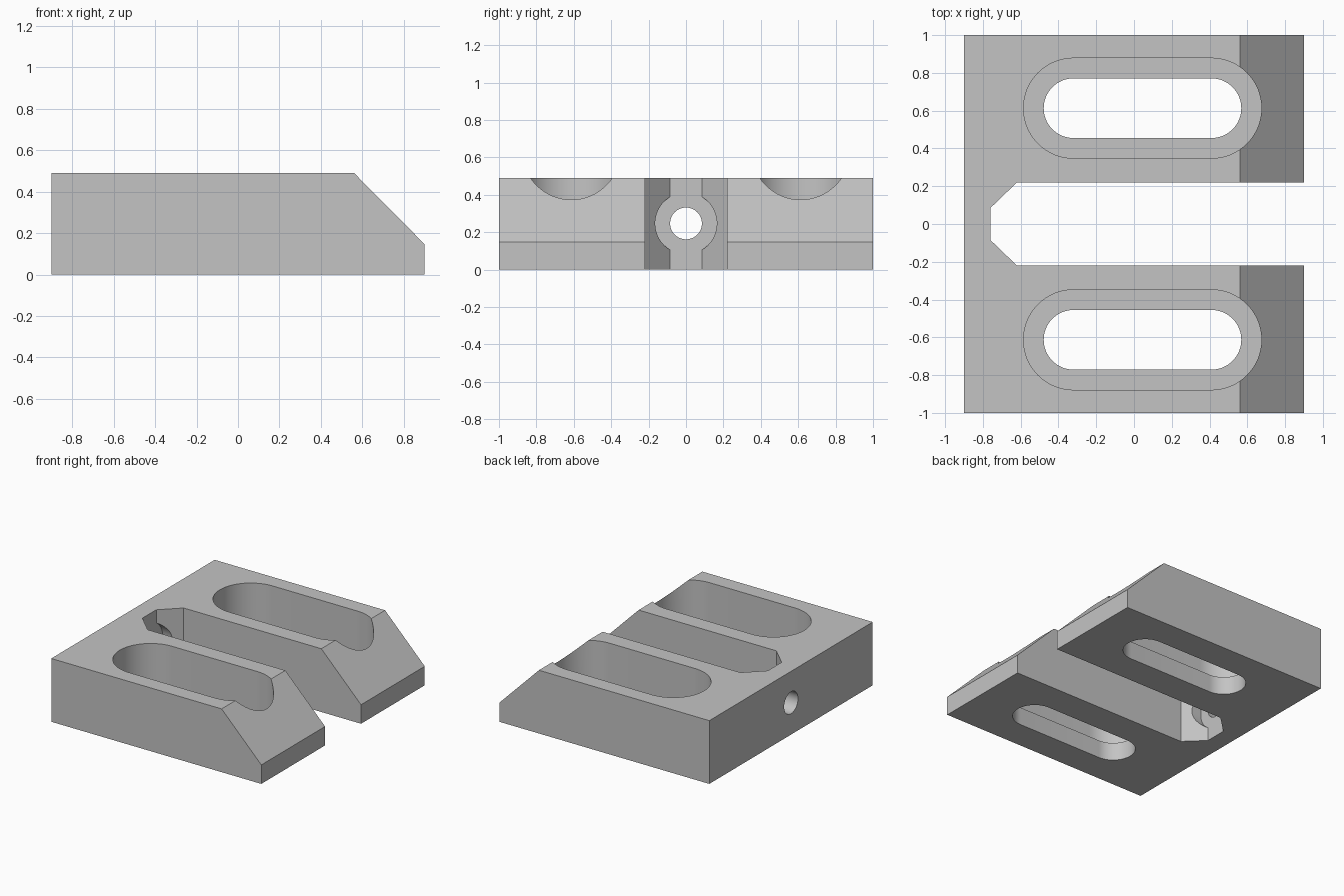
import bpy, bmesh, math
from mathutils import Matrix

cube = bpy.data.objects.get("Cube")
if cube:
    bpy.data.objects.remove(cube, do_unlink=True)

gray = bpy.data.materials.new("plain gray")
gray.use_nodes = True
gray.diffuse_color = (0.55, 0.55, 0.55, 1)
gray.node_tree.nodes["Principled BSDF"].inputs["Base Color"].default_value = (0.55, 0.55, 0.55, 1)

# Maps profile axes: "z" keeps (x, y) up z, "y" puts (x, z) along y, "x" puts (y, z) along x
AXES = {
    "z": Matrix.Identity(3),
    "y": Matrix(((1, 0, 0), (0, 0, 1), (0, 1, 0))),
    "x": Matrix(((0, 0, 1), (1, 0, 0), (0, 1, 0))),
}


def prism(name, outline, low, high, axis="z"):
    """Extrude a closed outline between two positions along an axis."""
    bm = bmesh.new()
    face = bm.faces.new([bm.verts.new(AXES[axis] @ Matrix.Identity(3).col[0] * a
                                      + AXES[axis] @ Matrix.Identity(3).col[1] * b
                                      + AXES[axis] @ Matrix.Identity(3).col[2] * low)
                         for a, b in outline])
    extruded = bmesh.ops.extrude_face_region(bm, geom=[face])["geom"]
    verts = [v for v in extruded if isinstance(v, bmesh.types.BMVert)]
    bmesh.ops.translate(bm, verts=verts, vec=AXES[axis].col[2] * (high - low))
    bmesh.ops.recalc_face_normals(bm, faces=bm.faces)
    mesh = bpy.data.meshes.new(name)
    bm.to_mesh(mesh)
    bm.free()
    mesh.materials.append(gray)
    obj = bpy.data.objects.new(name, mesh)
    bpy.context.collection.objects.link(obj)
    return obj


def arc(cx, cy, r, start, sweep, steps):
    return [(cx + r * math.cos(start + sweep * i / steps),
             cy + r * math.sin(start + sweep * i / steps)) for i in range(steps + 1)]


def slot(y, r):
    """Rounded slot outline running along x."""
    return (arc(0.41, y, r, -math.pi / 2, math.pi, 32)
            + arc(-0.32, y, r, math.pi / 2, math.pi, 32))


def circle(z, r):
    return arc(0, z, r, 0, math.tau, 64)[:-1]


# Block with a sloped nose
block = prism("clamp_block", [(-0.9, 0), (0.9, 0), (0.9, 0.147), (0.56, 0.49), (-0.9, 0.49)],
              -1, 1, "y")

# Central opening with chamfered inner corners
notch = [(1.2, -0.22), (1.2, 0.22), (-0.62, 0.22), (-0.76, 0.085), (-0.76, -0.085), (-0.62, -0.22)]
cutters = [prism("fork_opening", notch, -0.2, 0.8)]

# Stepped slots in both arms
for side, y in (("left", 0.613), ("right", -0.613)):
    cutters.append(prism(side + "_slot", slot(y, 0.158), -0.2, 0.3))
    cutters.append(prism(side + "_slot_recess", slot(y, 0.265), 0.14, 0.8))

# Screw hole through the bridge and its round seat
cutters.append(prism("screw_seat", circle(0.247, 0.165), -0.76, -0.4, "x"))
cutters.append(prism("screw_hole", circle(0.247, 0.085), -1.2, -0.5, "x"))

bpy.ops.object.select_all(action="DESELECT")
block.select_set(True)
bpy.context.view_layer.objects.active = block
for cutter in cutters:
    cut = block.modifiers.new(cutter.name, "BOOLEAN")
    cut.operation = "DIFFERENCE"
    cut.solver = "EXACT"
    cut.object = cutter
    bpy.ops.object.modifier_apply(modifier=cut.name)
    bpy.data.objects.remove(cutter, do_unlink=True)

bpy.ops.object.shade_smooth_by_angle(angle=math.radians(30))
